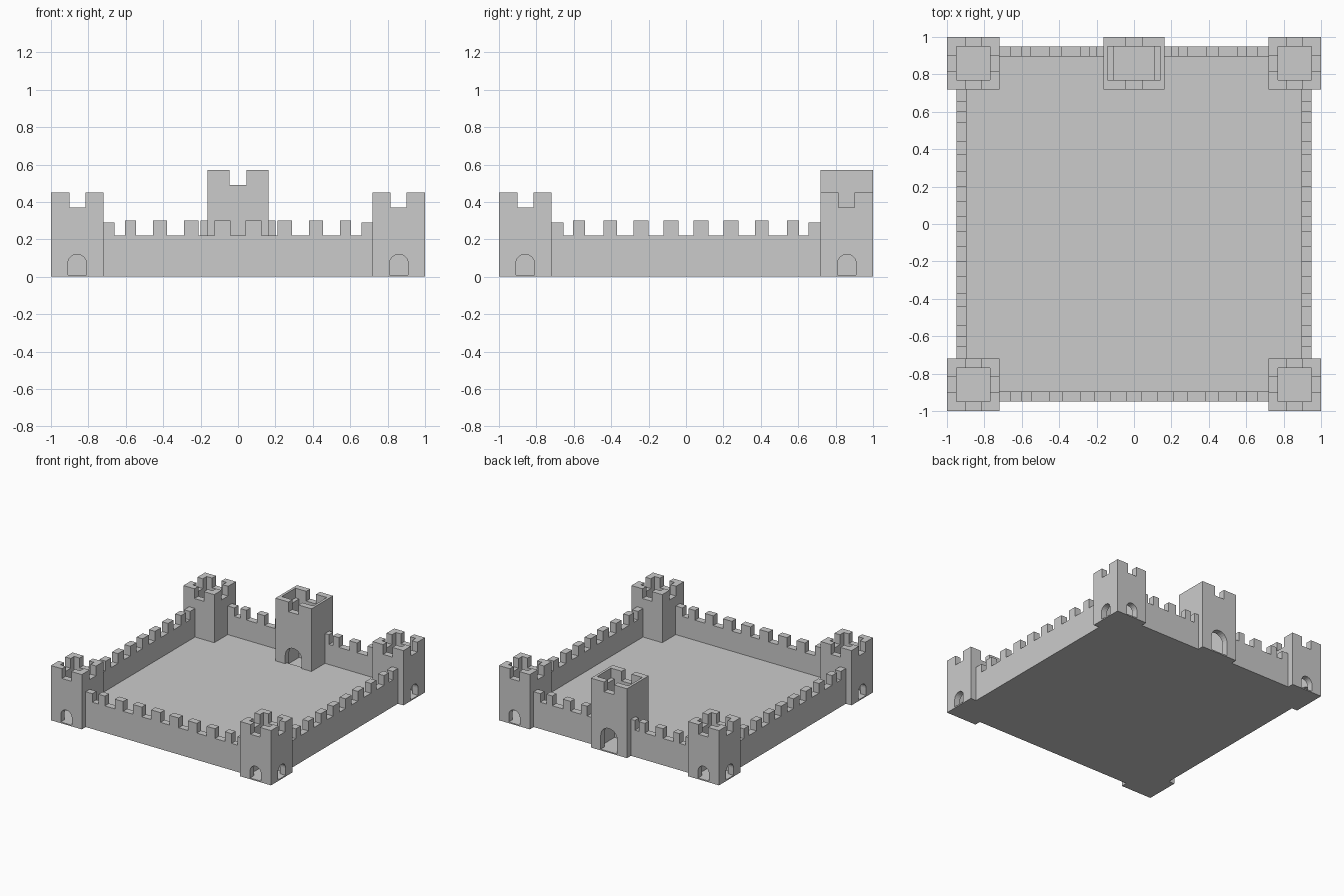
import bpy, bmesh, math
from mathutils import Matrix

if "Cube" in bpy.data.objects:
    bpy.data.objects.remove(bpy.data.objects["Cube"])

BASE = 0.01    # thickness under the hollow towers
YARD = 0.055   # courtyard level


def prism(name, outline, y0, y1):
    """Extrude an (x, z) outline along y from y0 to y1."""
    bm = bmesh.new()
    face = bm.faces.new([bm.verts.new((x, y0, z)) for x, z in outline])
    ext = bmesh.ops.extrude_face_region(bm, geom=[face])
    new = [v for v in ext["geom"] if isinstance(v, bmesh.types.BMVert)]
    bmesh.ops.translate(bm, verts=new, vec=(0, y1 - y0, 0))
    bmesh.ops.recalc_face_normals(bm, faces=bm.faces)
    mesh = bpy.data.meshes.new(name)
    bm.to_mesh(mesh)
    bm.free()
    ob = bpy.data.objects.new(name, mesh)
    bpy.context.collection.objects.link(ob)
    return ob


def box(name, x0, x1, y0, y1, z0, z1):
    return prism(name, [(x0, z0), (x1, z0), (x1, z1), (x0, z1)], y0, y1)


def arch(name, cx, w, top, y0, y1):
    """Round-headed doorway standing on the tower base."""
    r = w / 2
    pts = [(cx - r, BASE), (cx + r, BASE)]
    pts += [(cx + r * math.cos(math.pi * i / 12), top - r + r * math.sin(math.pi * i / 12))
            for i in range(13)]
    return prism(name, pts, y0, y1)


def cut(ob, *cutters):
    bpy.context.view_layer.objects.active = ob
    for c in cutters:
        c.hide_render = True
        m = ob.modifiers.new("cut", 'BOOLEAN')
        m.operation, m.solver, m.object = 'DIFFERENCE', 'EXACT', c
        bpy.ops.object.modifier_apply(modifier=m.name)
        bpy.data.objects.remove(c)


def turned(ob, angle, name):
    """Copy of an object turned about the castle centre."""
    new = ob.copy()
    new.data = ob.data.copy()
    new.name = name
    new.data.transform(Matrix.Rotation(angle, 4, 'Z'))
    bpy.context.collection.objects.link(new)
    return new


def wall(name, x0, x1, merlons, y0, y1):
    """Wall with battlements as one stepped profile."""
    pts = [(x0, 0), (x1, 0)]
    for a, b in sorted(merlons, reverse=True):
        top = 0.29 if max(abs(a), abs(b)) > 0.7 else 0.30
        if b < x1:
            pts.append((b, 0.22))
        pts += [(b, top), (a, top)]
        if a > x0:
            pts.append((a, 0.22))
    return prism(name, pts, y0, y1)


def mirrored(spans):
    return spans + [(-b, -a) for a, b in spans]


# Courtyard floor, cut back where the towers stand
floor = box("floor", -0.946, 0.946, -0.946, 0.946, 0, YARD)
cut(floor, box("cutter", -0.13, 0.13, 0.74, 1.1, -1, 1),
    *[box("cutter", sx * 0.86 - 0.12, sx * 0.86 + 0.12, sy * 0.86 - 0.12, sy * 0.86 + 0.12, -1, 1)
      for sx in (-1, 1) for sy in (-1, 1)])

# Hollow corner towers: two outer doorways and a notch in each side
c = -0.86
tower = box("corner_tower_1", -1, -0.72, -1, -0.72, 0, 0.45)
side_door = arch("cutter", -c, 0.10, 0.12, -1.1, -0.92)
side_door.data.transform(Matrix.Rotation(-math.pi / 2, 4, 'Z'))
cut(tower,
    box("cutter", -0.95, -0.77, -0.95, -0.77, BASE, 0.6),
    box("cutter", -0.90, -0.815, -1.1, -0.6, 0.37, 0.6),
    box("cutter", -1.1, -0.6, -0.90, -0.815, 0.37, 0.6),
    arch("cutter", c, 0.10, 0.12, -1.1, -0.92),
    side_door)
for i in range(1, 4):
    turned(tower, i * math.pi / 2, f"corner_tower_{i + 1}")

# Gate tower: passage front to back, notch front and back, ledge near the top
gate = box("gate_tower", -0.164, 0.164, 0.72, 1, 0, 0.57)
cut(gate,
    box("cutter", -0.11, 0.11, 0.77, 0.95, BASE, 0.7),
    box("cutter", -0.143, 0.143, 0.77, 0.95, 0.49, 0.7),
    box("cutter", -0.045, 0.045, 0.6, 1.1, 0.49, 0.7),
    arch("cutter", 0, 0.15, 0.20, 0.6, 1.1))

# Battlemented walls
front = mirrored([(0.04, 0.125), (0.21, 0.29), (0.38, 0.455), (0.545, 0.605), (0.66, 0.72)])
wall("front_wall", -0.72, 0.72, front, -0.949, -0.895)
sides = mirrored([(0.04, 0.12), (0.20, 0.28), (0.37, 0.44), (0.54, 0.605), (0.655, 0.72)])
side = wall("right_wall", -0.72, 0.72, sides, -0.949, -0.895)
turned(side, -math.pi / 2, "left_wall")
side.data.transform(Matrix.Rotation(math.pi / 2, 4, 'Z'))

# Back wall in two lengths either side of the gate
back = [(0.164, 0.20), (0.235, 0.29), (0.385, 0.455), (0.55, 0.605), (0.66, 0.72)]
wall("back_wall_right", 0.164, 0.72, back, 0.895, 0.949)
wall("back_wall_left", -0.72, -0.164, [(-b, -a) for a, b in back], 0.895, 0.949)
